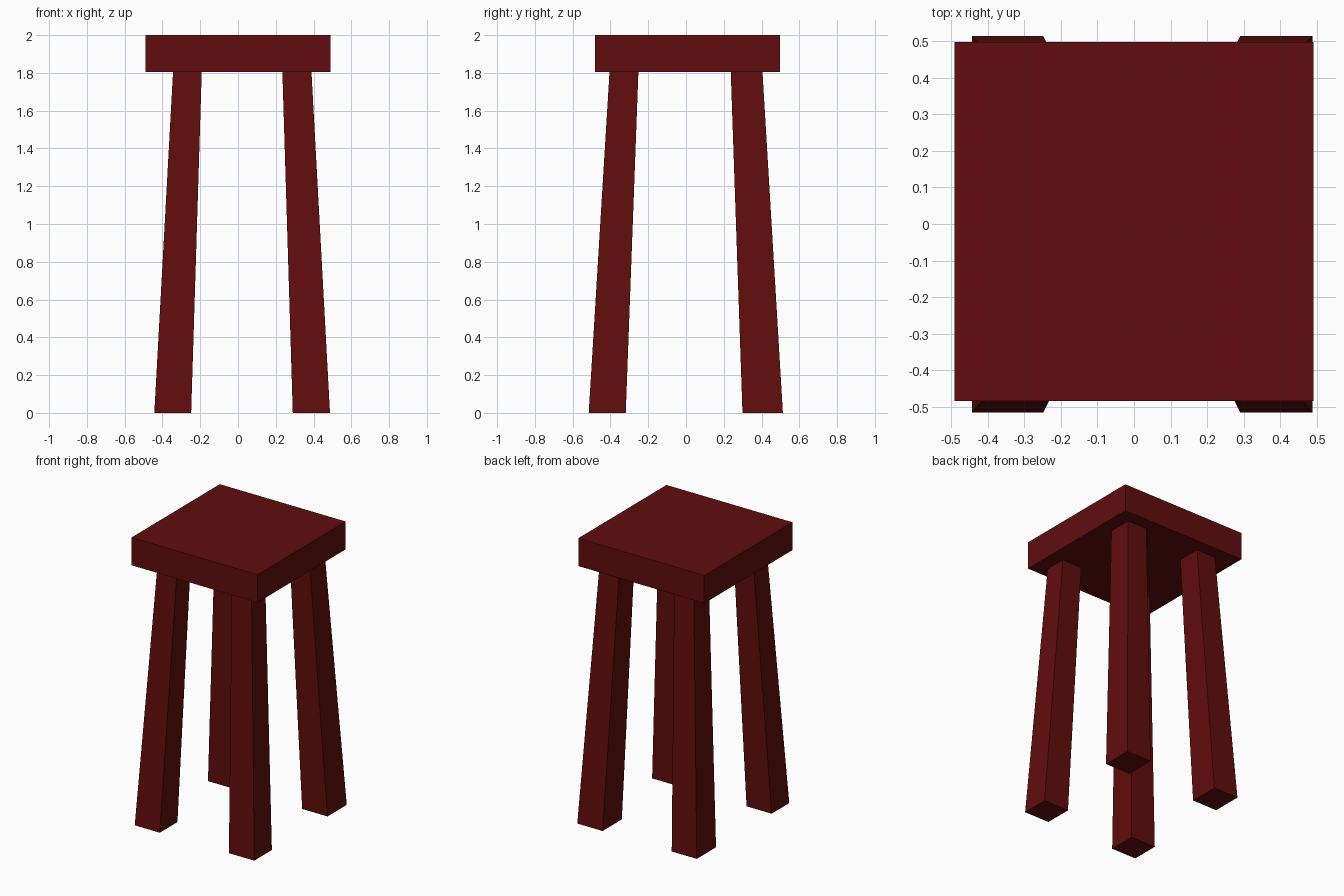
import bpy
import bmesh

if "Cube" in bpy.data.objects:
    bpy.data.objects.remove(bpy.data.objects["Cube"])

wood = bpy.data.materials.new("dark_red_wood")
wood.diffuse_color = (0.12, 0.004, 0.004, 1)
wood.use_nodes = True
wood.node_tree.nodes["Principled BSDF"].inputs["Base Color"].default_value = wood.diffuse_color


def tapered_block(name, bottom, top, z0, z1):
    """Box between two rectangles, each given as (x0, x1, y0, y1)."""
    bm = bmesh.new()
    rings = []
    for (x0, x1, y0, y1), z in ((bottom, z0), (top, z1)):
        rings.append([bm.verts.new((x, y, z))
                      for x, y in ((x0, y0), (x1, y0), (x1, y1), (x0, y1))])
    low, high = rings
    bm.faces.new(low[::-1])
    bm.faces.new(high)
    for i in range(4):
        j = (i + 1) % 4
        bm.faces.new((low[i], low[j], high[j], high[i]))
    mesh = bpy.data.meshes.new(name)
    bm.to_mesh(mesh)
    bm.free()
    mesh.materials.append(wood)
    obj = bpy.data.objects.new(name, mesh)
    bpy.context.collection.objects.link(obj)
    return obj


# Seat: a thick square slab
seat_rect = (-0.49, 0.49, -0.483, 0.497)
tapered_block("seat", seat_rect, seat_rect, 1.804, 2.0)

# Legs: splayed outward and thicker at the foot; (foot, top) spans per axis
x_spans = {"left": ((-0.443, -0.248), (-0.344, -0.192)),
           "right": ((0.29, 0.487), (0.235, 0.389))}
y_spans = {"front": ((-0.515, -0.319), (-0.405, -0.252)),
           "back": ((0.299, 0.513), (0.237, 0.405))}
for side, (x_foot, x_top) in x_spans.items():
    for end, (y_foot, y_top) in y_spans.items():
        tapered_block(f"{end}_{side}_leg", x_foot + y_foot, x_top + y_top, 0, 1.804)
